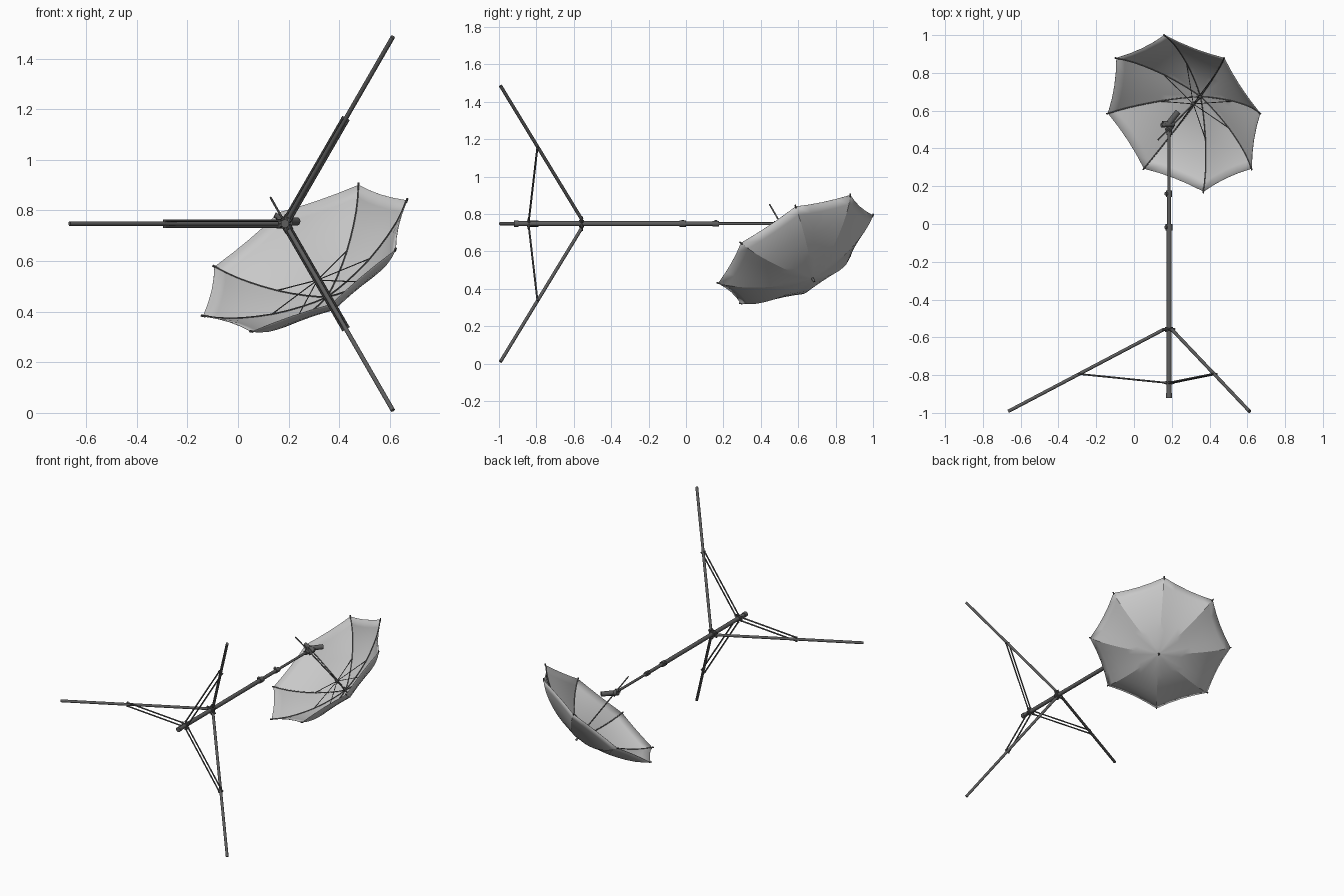
import bpy, bmesh, math
from mathutils import Vector as V

if "Cube" in bpy.data.objects:
    bpy.data.objects.remove(bpy.data.objects["Cube"])


def material(name, c):
    m = bpy.data.materials.new(name)
    m.diffuse_color = (c, c, c, 1)
    m.use_nodes = True
    m.node_tree.nodes["Principled BSDF"].inputs["Base Color"].default_value = m.diffuse_color
    return m


METAL = material("dark grey metal", 0.11)
CLOTH = material("light grey cloth", 0.58)


def finish(name, bm, mat):
    bmesh.ops.recalc_face_normals(bm, faces=bm.faces)
    me = bpy.data.meshes.new(name)
    bm.to_mesh(me)
    bm.free()
    me.materials.append(mat)
    ob = bpy.data.objects.new(name, me)
    bpy.context.collection.objects.link(ob)
    return ob


def rods(name, paths, r, mat=METAL, sides=12):
    """Round tubes of radius r along polylines, all in one object."""
    bm = bmesh.new()
    for path in paths:
        path = [V(p) for p in path]
        n0 = (path[-1] - path[0]).normalized()
        side = n0.cross(V((0.31, 0.17, 0.93))).normalized()
        rings = []
        for i, p in enumerate(path):
            t = (path[min(i + 1, len(path) - 1)] - path[max(i - 1, 0)]).normalized()
            a = (side - t * side.dot(t)).normalized()
            b = t.cross(a)
            rings.append([bm.verts.new(p + (a * math.cos(k) + b * math.sin(k)) * r)
                          for k in (j * math.tau / sides for j in range(sides))])
        for A, B in zip(rings, rings[1:]):
            for j in range(sides):
                k = (j + 1) % sides
                bm.faces.new((A[j], A[k], B[k], B[j]))
        bm.faces.new(rings[0])
        bm.faces.new(rings[-1])
    return finish(name, bm, mat)


# Stand: its axis lies along y
AX, AZ = 0.186, 0.748


def on_axis(y):
    return V((AX, y, AZ))


def stand_part(name, y0, y1, r):
    rods(name, [[on_axis(y0), on_axis(y1)]], r, sides=16)


stand_part("lower_pole", -0.915, -0.01, 0.0135)
stand_part("middle_pole", -0.02, 0.17, 0.011)
stand_part("upper_pole", 0.15, 0.50, 0.008)
stand_part("pole_end_cap", -0.92, -0.895, 0.0165)
stand_part("leg_hub", -0.572, -0.545, 0.021)
stand_part("brace_hub", -0.85, -0.832, 0.018)

# Pole locking collars with side knobs
for name, y, r in (("lower", -0.018, 0.018), ("upper", 0.160, 0.0155)):
    stand_part(name + "_collar", y - 0.017, y + 0.017, r)
    c = on_axis(y)
    rods(name + "_collar_knob", [[c, c + V((-0.02, 0, 0.014))]], 0.009)

# Three legs, each with paired braces and hinge lugs
legs, braces, lugs, pins = [], [], [], []
for k in range(3):
    a = math.pi + k * math.tau / 3
    rad = V((math.cos(a), 0, math.sin(a)))
    tan = V((-math.sin(a), 0, math.cos(a)))
    top, tip = on_axis(-0.557) + rad * 0.026, on_axis(-0.992) + rad * 0.852
    legs.append([top, tip])
    mid = top.lerp(tip, 0.545)
    for s in (-0.012, 0.012):
        braces.append([on_axis(-0.84) + rad * 0.022 + tan * s, mid + tan * s])
        lugs.append([on_axis(-0.558) + rad * 0.008 + tan * s, on_axis(-0.556) + rad * 0.034 + tan * s])
        lugs.append([on_axis(-0.84) + rad * 0.008 + tan * s * 0.6, on_axis(-0.84) + rad * 0.028 + tan * s * 0.6])
    for c in (mid, top, on_axis(-0.84) + rad * 0.022):
        pins.append([c - tan * 0.017, c + tan * 0.017])
rods("legs", legs, 0.009)
rods("leg_braces", braces, 0.0048, sides=8)
rods("hinge_lugs", lugs, 0.007, sides=8)
rods("hinge_pins", pins, 0.006, sides=8)

# Umbrella frame: D points from the open rim to the crown
C = V((0.265, 0.586, 0.611))
D = V((0.441, 0.450, -0.777)).normalized()
U = V((0.869, 0, 0.494))
U = (U - D * U.dot(D)).normalized()
W = D.cross(U)
PROFILE = [(0.006, 0.199), (0.05, 0.193), (0.1, 0.183), (0.16, 0.167), (0.22, 0.147), (0.28, 0.121),
           (0.33, 0.096), (0.38, 0.067), (0.425, 0.034), (0.464, 0.0)]


def at(s, ang, t):
    return C + (U * math.cos(ang) + W * math.sin(ang)) * s + D * t


# Canopy: eight nearly flat panels creased at the ribs, rim slightly scooped
SUB = 4
bm = bmesh.new()
rings = []
for s, t in PROFILE:
    ring = []
    for k in range(8):
        p, q = at(s, k * math.pi / 4, t), at(s, (k + 1) * math.pi / 4, t)
        for j in range(SUB):
            f = j / SUB
            m = p.lerp(q, f)
            ring.append(bm.verts.new(m.lerp(C + D * t, 0.03 * 4 * f * (1 - f))))
    rings.append(ring)
n = 8 * SUB
for A, B in zip(rings, rings[1:]):
    for j in range(n):
        bm.faces.new((A[j], A[(j + 1) % n], B[(j + 1) % n], B[j]))
bm.faces.new(rings[0])
canopy = finish("canopy", bm, CLOTH)
sol = canopy.modifiers.new("cloth thickness", 'SOLIDIFY')
sol.thickness = 0.002
sol.offset = 0

# Ribs under the cloth, rim tips and stretchers
ribs, tips, stretchers = [], [], []
for k in range(8):
    a = k * math.pi / 4
    ribs.append([at(s, a, t - 0.003) for s, t in PROFILE])
    tips.append([at(0.456, a, 0.006), at(0.469, a, -0.007)])
    stretchers.append([at(0.008, a, 0.112), at(0.22, a, 0.142)])
rods("canopy_ribs", ribs, 0.0032, sides=6)
rods("rib_tips", tips, 0.0045, sides=8)
rods("stretchers", stretchers, 0.0022, sides=6)

# Shaft, runner and crown ferrule
rods("umbrella_shaft", [[C - D * 0.31, C + D * 0.20]], 0.0042)
rods("runner", [[C + D * 0.095, C + D * 0.125]], 0.009)
rods("crown_collar", [[C + D * 0.175, C + D * 0.196]], 0.009)
rods("crown_ferrule", [[C + D * 0.19, C + D * 0.222]], 0.0065)

# Swivel bracket joining the stand to the shaft
stand_part("bracket_socket", 0.47, 0.525, 0.015)
P = C - D * 0.175
rods("shaft_clamp", [[P - D * 0.022, P + D * 0.022]], 0.015)
rods("swivel_joint", [[(0.152, 0.528, 0.765), (0.212, 0.532, 0.745)]], 0.017, sides=16)
rods("swivel_arm", [[(0.186, 0.535, 0.757), (0.234, 0.595, 0.757)]], 0.016, sides=16)
rods("clamp_knob", [[(0.145, 0.522, 0.782), (0.180, 0.526, 0.764)]], 0.011)

# Smooth shading with sharp edges kept
for ob in bpy.data.objects:
    ob.select_set(True)
    bpy.context.view_layer.objects.active = ob
bpy.ops.object.shade_smooth_by_angle(angle=math.radians(28))
bpy.ops.object.select_all(action='DESELECT')
bpy.context.view_layer.objects.active = canopy
canopy.select_set(True)
bpy.ops.object.shade_smooth_by_angle(angle=math.radians(16))
